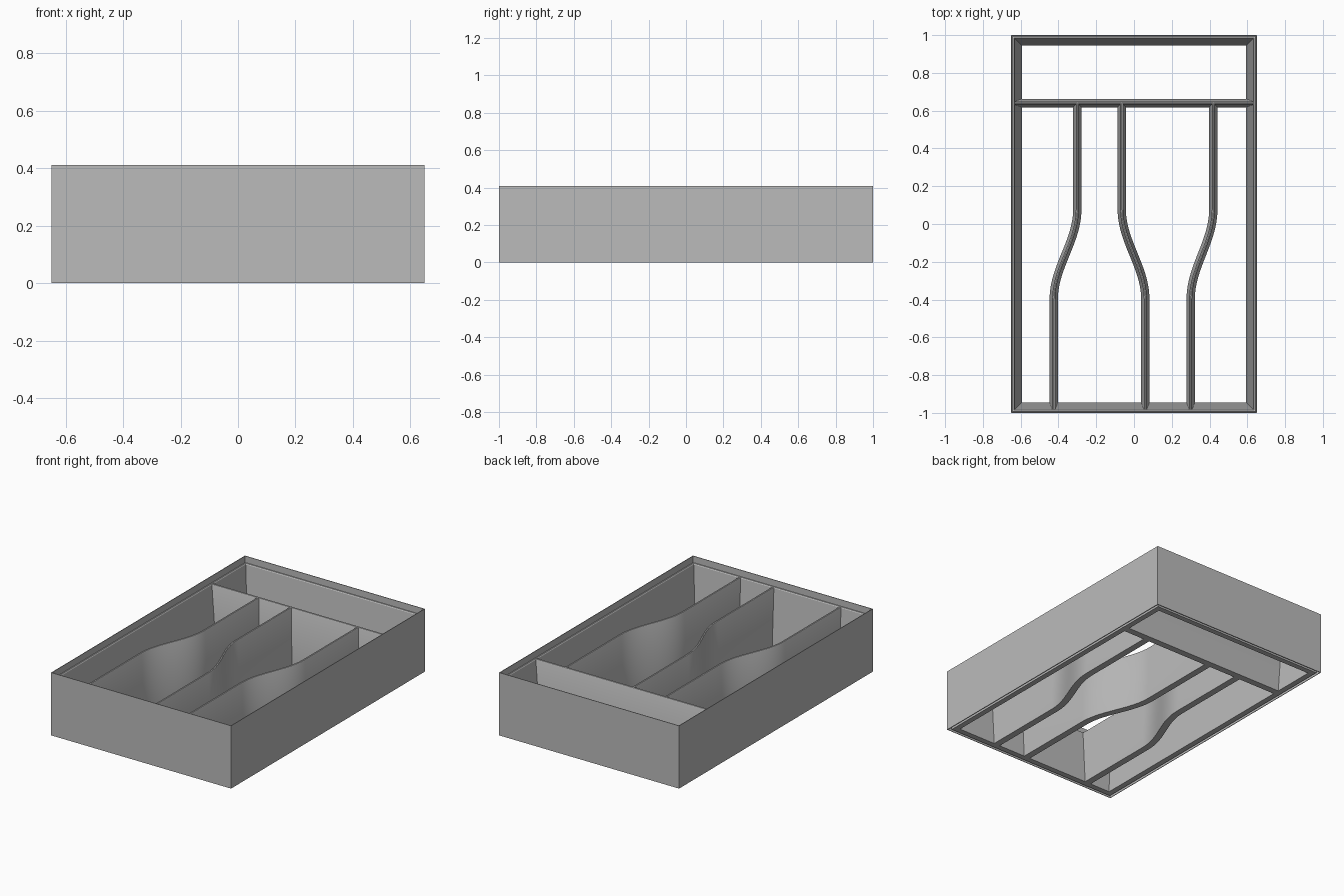
import bpy, bmesh, math
from mathutils import Vector

if "Cube" in bpy.data.objects:
    bpy.data.objects.remove(bpy.data.objects["Cube"], do_unlink=True)

HX, HY = 0.65, 1.0          # outer half sizes
SHELL_TOP, INSERT_TOP = 0.41, 0.37
TOP_HALF, FOOT_HALF = 0.008, 0.022   # divider half widths

grey = bpy.data.materials.new("plain grey")
grey.use_nodes = True
grey.diffuse_color = (0.5, 0.5, 0.5, 1)
grey.node_tree.nodes["Principled BSDF"].inputs["Base Color"].default_value = (0.5, 0.5, 0.5, 1)


def finish(name, bm):
    bmesh.ops.recalc_face_normals(bm, faces=bm.faces)
    mesh = bpy.data.meshes.new(name)
    bm.to_mesh(mesh)
    bm.free()
    mesh.materials.append(grey)
    obj = bpy.data.objects.new(name, mesh)
    bpy.context.collection.objects.link(obj)
    bpy.ops.object.select_all(action='DESELECT')
    obj.select_set(True)
    bpy.context.view_layer.objects.active = obj
    bpy.ops.object.shade_smooth_by_angle(angle=math.radians(25))
    return obj


def rect_ring(name, profile):
    """Closed (inset, z) profile carried round a mitred rectangle."""
    bm = bmesh.new()
    loops = [[bm.verts.new((sx * (HX - i), sy * (HY - i), z))
              for sx, sy in ((1, 1), (-1, 1), (-1, -1), (1, -1))]
             for i, z in profile]
    for a, b in zip(loops, loops[1:] + loops[:1]):
        for k in range(4):
            n = (k + 1) % 4
            bm.faces.new((a[k], a[n], b[n], b[k]))
    return finish(name, bm)


def divider(name, path):
    """Tapered wall with a rounded top, swept along a plan path."""
    half = [(FOOT_HALF, 0), (TOP_HALF, INSERT_TOP - 0.007),
            (TOP_HALF * 0.7, INSERT_TOP - 0.002)]
    profile = half + [(0, INSERT_TOP)] + [(-w, z) for w, z in reversed(half)]
    bm = bmesh.new()
    rows = []
    for i, p in enumerate(path):
        t = (path[min(i + 1, len(path) - 1)] - path[max(i - 1, 0)]).normalized()
        side = Vector((t.y, -t.x))
        rows.append([bm.verts.new((*(p + side * w), z)) for w, z in profile])
    m = len(profile)
    for a, b in zip(rows, rows[1:]):
        for k in range(m):
            n = (k + 1) % m
            bm.faces.new((a[k], a[n], b[n], b[k]))
    bm.faces.new(rows[0])
    bm.faces.new(rows[-1])
    return finish(name, bm)


def s_path(x_back, x_front, y0=0.08, y1=-0.40, steps=28):
    pts = [Vector((x_back, 0.64))]
    for i in range(steps + 1):
        u = i / steps
        blend = (1 - math.cos(math.pi * u)) / 2
        pts.append(Vector((x_back + (x_front - x_back) * blend, y0 + (y1 - y0) * u)))
    return pts + [Vector((x_front, -0.981))]


# Thin outer sleeve, open above and below
rect_ring("outer_shell", [(0, 0), (0, SHELL_TOP), (0.004, SHELL_TOP), (0.004, 0)])

# Leaning frame of the insert, with a softened top lip
rect_ring("insert_frame", [(0.02, 0), (0.005, INSERT_TOP - 0.005), (0.008, INSERT_TOP),
                           (0.015, INSERT_TOP), (0.019, INSERT_TOP - 0.006), (0.056, 0)])

# Compartment dividers
divider("cross_divider", [Vector((-0.631, 0.64)), Vector((0.631, 0.64))])
for label, back, front in (("right", -0.30, -0.425), ("middle", -0.065, 0.06),
                           ("left", 0.42, 0.30)):
    divider(label + "_curved_divider", s_path(back, front))
